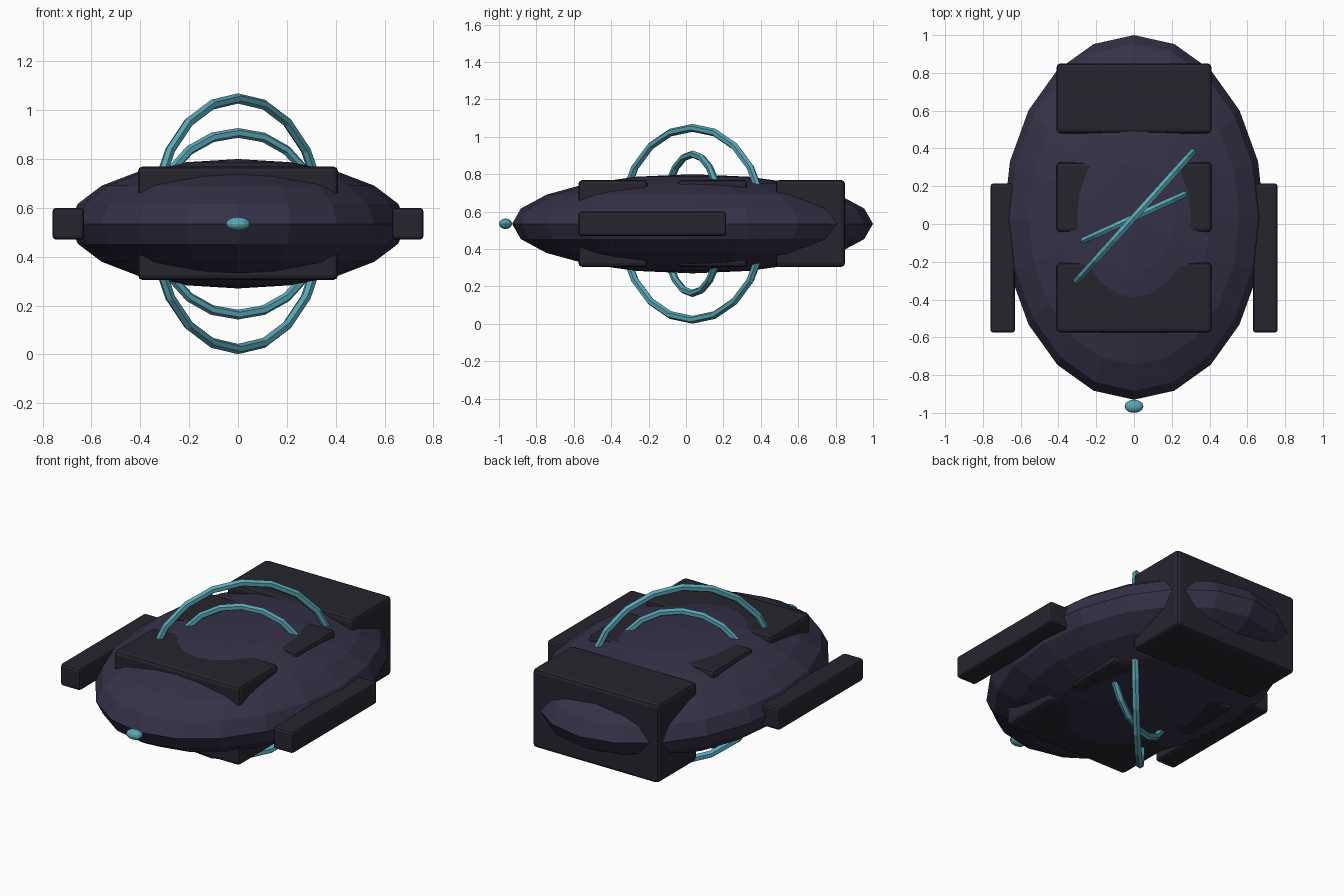
import bpy
from math import radians

if "Cube" in bpy.data.objects:
    bpy.data.objects.remove(bpy.data.objects["Cube"])

CY, CZ = 0.035, 0.535  # shared centre of hull and rings


def material(name, rgb):
    m = bpy.data.materials.new(name)
    m.diffuse_color = (*rgb, 1)
    m.use_nodes = True
    m.node_tree.nodes["Principled BSDF"].inputs["Base Color"].default_value = m.diffuse_color
    return m


HULL = material("dark_violet", (0.035, 0.031, 0.063))
PLATE = material("charcoal", (0.02, 0.018, 0.027))
GLOW = material("teal", (0.10, 0.38, 0.46))


def finish(name, mat):
    ob = bpy.context.object
    ob.name = name
    ob.data.materials.append(mat)
    return ob


def ellipsoid(name, loc, radii, segs, rings, mat):
    bpy.ops.mesh.primitive_uv_sphere_add(segments=segs, ring_count=rings, location=loc)
    ob = finish(name, mat)
    ob.scale = radii


def box(name, loc, size, mat, bevel=0.02):
    bpy.ops.mesh.primitive_cube_add(size=1, location=loc)
    ob = finish(name, mat)
    ob.scale = size
    bpy.ops.object.transform_apply(location=False, rotation=False, scale=True)
    mod = ob.modifiers.new("bevel", 'BEVEL')
    mod.width = bevel
    mod.segments = 2


def ring(name, radius, tube, heading):
    bpy.ops.mesh.primitive_torus_add(
        major_segments=20, minor_segments=6, major_radius=radius, minor_radius=tube,
        location=(0, CY, CZ), rotation=(radians(90), 0, radians(heading)))
    finish(name, GLOW)


# Flattened hull and nose light
ellipsoid("hull", (0, CY, CZ), (0.69, 0.965, 0.265), 20, 10, HULL)
ellipsoid("nose_light", (0, -0.965, CZ), (0.05, 0.035, 0.028), 12, 8, GLOW)

# Armour blocks passing through the hull
for label, y in (("front", -0.39), ("middle", 0.142), ("back", 0.665)):
    box(label + "_armour", (0, y, CZ + 0.002), (0.82, 0.37, 0.465), PLATE)

# Side pods
for label, s in (("left", -1), ("right", 1)):
    box(label + "_pod", (s * 0.695, -0.18, CZ), (0.13, 0.79, 0.13), PLATE, 0.015)

# Two upright energy rings
ring("large_ring", 0.513, 0.021, 48)
ring("small_ring", 0.372, 0.02, 24.5)
